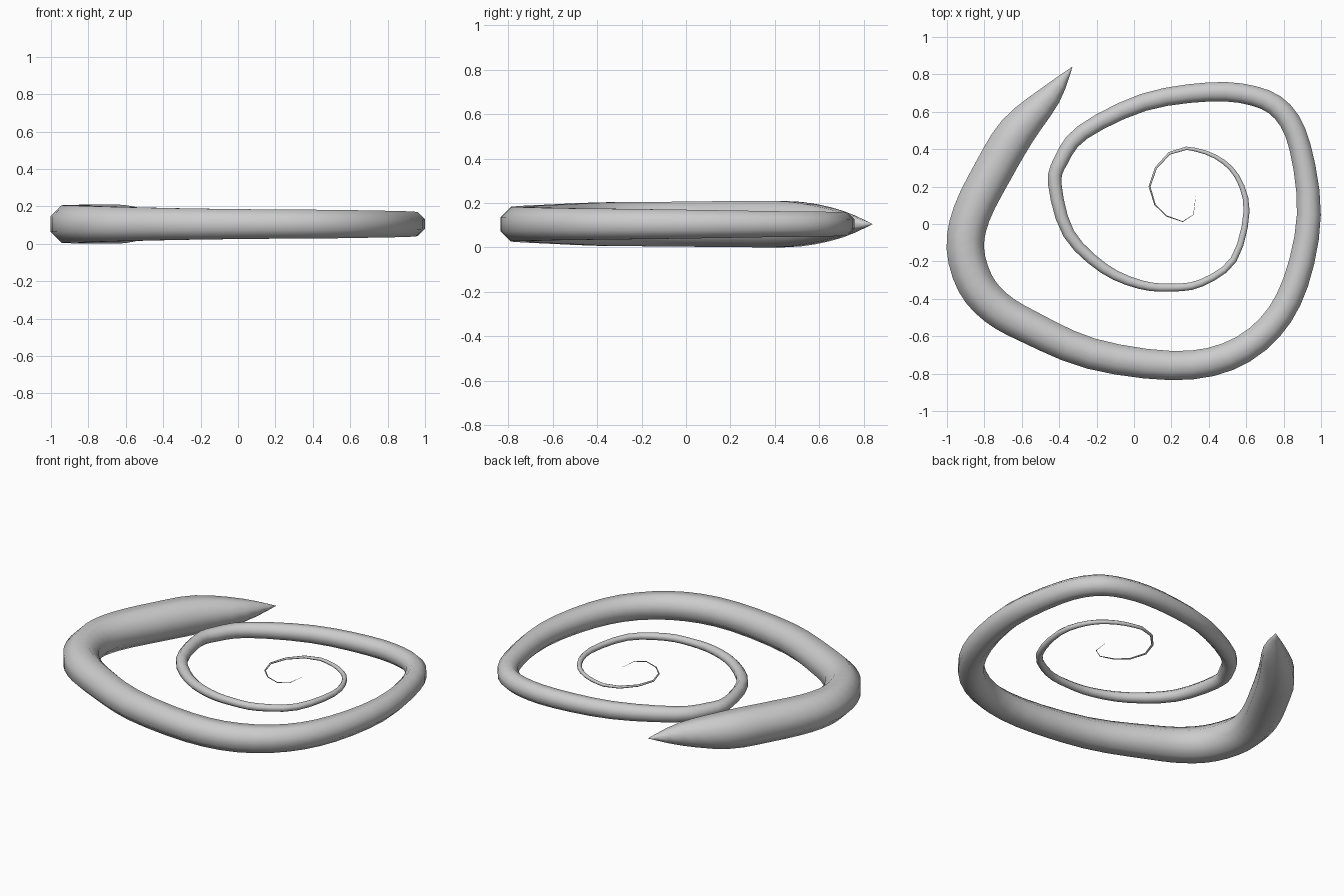
import bpy, bmesh, math
from mathutils import Vector

if "Cube" in bpy.data.objects:
    bpy.data.objects.remove(bpy.data.objects["Cube"])

SIDES, MID = 8, 0.105

# Centre line from the thick tip inwards: x, y, half thickness
OUTER = [(-.33, .84, .001), (-.445, .69, .06), (-.625, .495, .1), (-.755, .28, .104),
         (-.868, .055, .102), (-.902, -.13, .1), (-.85, -.315, .099), (-.74, -.445, .095),
         (-.565, -.548, .09), (-.23, -.693, .083), (.2, -.757, .078), (.5, -.71, .076),
         (.725, -.555, .072), (.865, -.31, .069), (.935, .05, .064), (.888, .41, .058),
         (.795, .6, .056), (.64, .685, .053), (.4, .706, .051), (.05, .65, .047),
         (-.275, .49, .042), (-.39, .34, .039), (-.423, .21, .036), (-.35, -.05, .032),
         (-.165, -.235, .028), (.03, -.323, .024), (.2, -.34, .021), (.36, -.315, .02),
         (.533, -.19, .018), (.602, .07, .016), (.55, .255, .013), (.435, .36, .011)]
# Faceted thin inner end
INNER = [(.28, .405, .009), (.19, .378, .0075), (.117, .3, .006), (.083, .2, .005),
         (.112, .104, .004), (.174, .043, .003), (.26, .013, .0022), (.318, .05, .0015),
         (.33, .147, .0005)]


def smooth_path(points, count, steps):
    """Catmull-Rom through the first `count` points, the rest kept straight."""
    p = [Vector(q) for q in points]
    out = []
    for i in range(count):
        a, b, c, d = p[max(i - 1, 0)], p[i], p[i + 1], p[i + 2]
        for s in range(steps):
            t = s / steps
            out.append(0.5 * (2 * b + (c - a) * t + (2 * a - 5 * b + 4 * c - d) * t * t
                              + (3 * b - a - 3 * c + d) * t ** 3))
    return out + p[count:]


path = smooth_path(OUTER + INNER, len(OUTER), 3)
bm = bmesh.new()
rings = []
for i, q in enumerate(path):
    d = path[min(i + 1, len(path) - 1)] - path[max(i - 1, 0)]
    normal = Vector((-d.y, d.x, 0)).normalized()
    r = q.z / math.cos(math.pi / SIDES)
    ring = []
    for k in range(SIDES):
        a = 2 * math.pi * (k + 0.5) / SIDES
        ring.append(bm.verts.new(Vector((q.x, q.y, MID)) + normal * r * math.cos(a)
                                 + Vector((0, 0, r * math.sin(a)))))
    rings.append(ring)

# Skin the rings and close both ends
for r0, r1 in zip(rings, rings[1:]):
    for k in range(SIDES):
        n = (k + 1) % SIDES
        bm.faces.new((r0[k], r0[n], r1[n], r1[k]))
bm.faces.new(rings[0])
bm.faces.new(rings[-1])
bmesh.ops.recalc_face_normals(bm, faces=bm.faces)
for f in bm.faces:
    f.smooth = True

mesh = bpy.data.meshes.new("spiral_tendril")
bm.to_mesh(mesh)
bm.free()
bpy.context.collection.objects.link(bpy.data.objects.new("spiral_tendril", mesh))
